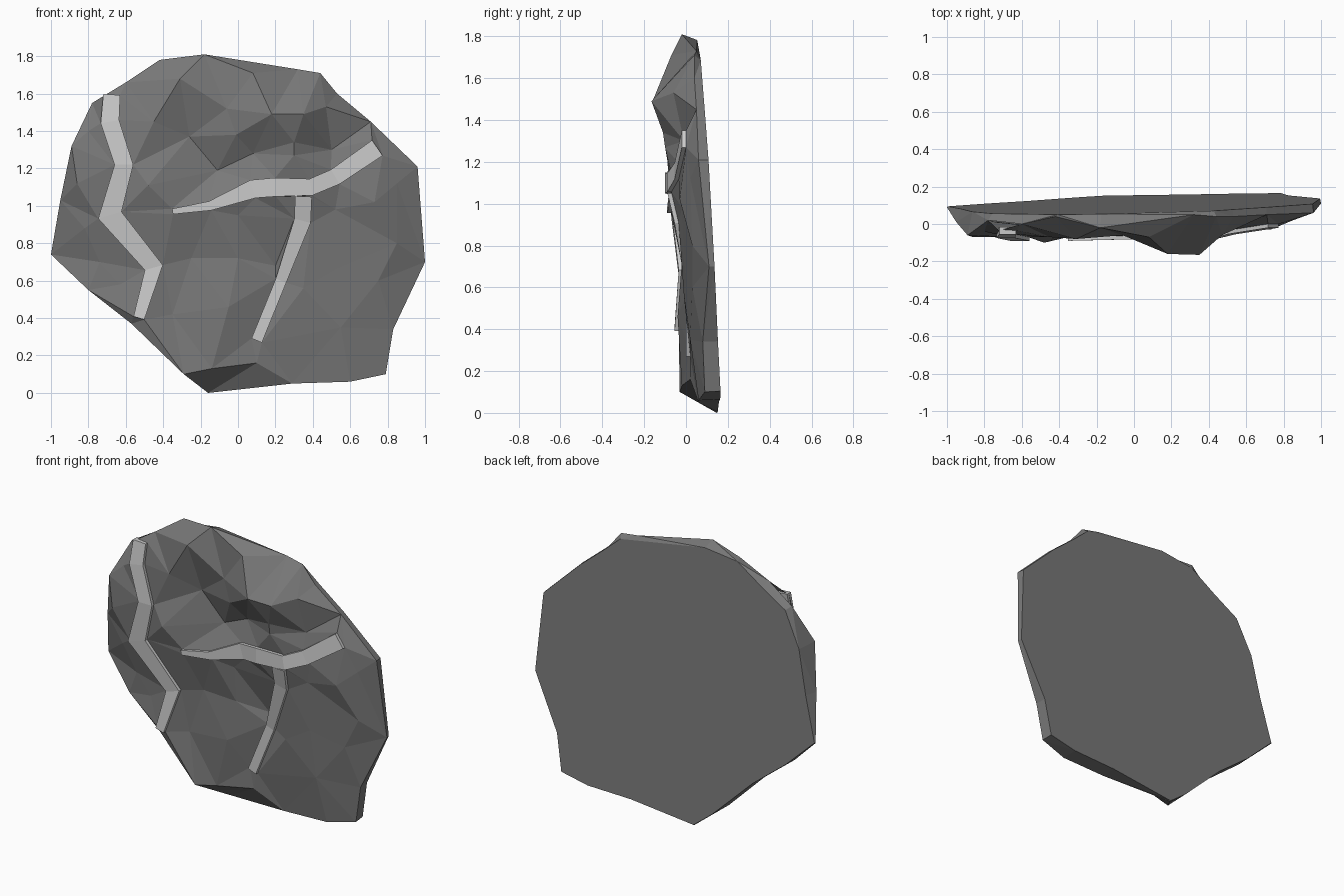
import bpy, bmesh
from mathutils import Vector
from mathutils.geometry import delaunay_2d_cdt

if "Cube" in bpy.data.objects:
    bpy.data.objects.remove(bpy.data.objects["Cube"])


def material(name, v):
    m = bpy.data.materials.new(name)
    m.diffuse_color = (v, v, v, 1)
    m.use_nodes = True
    m.node_tree.nodes["Principled BSDF"].inputs["Base Color"].default_value = m.diffuse_color
    return m


def finish(name, bm, mat):
    bmesh.ops.recalc_face_normals(bm, faces=bm.faces)
    me = bpy.data.meshes.new(name)
    bm.to_mesh(me)
    bm.free()
    me.materials.append(mat)
    ob = bpy.data.objects.new(name, me)
    bpy.context.collection.objects.link(ob)


def back_y(x, z):
    return 0.155 - 0.055 * z + 0.02 * x


# Slab silhouette: x, z, y
outline = [(-.18, 1.81, -.02), (-.42, 1.78, .04), (-.60, 1.66, .0), (-.78, 1.55, .02),
           (-.89, 1.32, -.06), (-.95, 1.03, .01), (-1, .74, .09), (-.80, .55, .02),
           (-.57, .37, .0), (-.29, .10, -.03), (-.16, 0, .15),
           (.29, .05, .06), (.60, .06, .06), (.79, .10, .09), (.83, .34, .08),
           (1, .70, .11), (.96, 1.21, .06), (.71, 1.45, .05), (.53, 1.60, .04),
           (.44, 1.71, .04), (.32, 1.73, .05)]

# Crags and hollows on the front: x, z, y
crags = [(-.31, 1.68, -.08), (-.45, 1.45, -.07), (-.26, 1.37, .0), (-.06, 1.52, -.06),
         (.08, 1.71, -.07), (.18, 1.49, -.16), (.35, 1.49, -.165), (.47, 1.53, -.06),
         (-.01, 1.38, -.07), (.30, 1.34, -.11), (.08, 1.28, -.02), (.30, 1.27, -.10),
         (-.11, 1.19, .02), (-.48, 1.11, -.10), (-.80, 1.40, -.04), (-.86, 1.12, -.07),
         (-.82, .88, -.02), (-.74, .70, .01), (-.63, .58, .0), (-.05, .46, -.04),
         (-.25, .72, .0), (0, .72, -.02), (.0, .95, -.04), (.20, .68, .04),
         (.35, .56, -.01), (.52, .66, .0), (.55, .35, .02), (.10, .16, .02),
         (.73, 1.02, -.03), (.52, .98, -.02), (.50, 1.30, -.01), (.85, 1.12, .02),
         (.85, .80, .03), (.75, .60, .03), (-.35, .42, .0), (-.14, .13, -.02)]

# Vein centre lines: x, z, width, y
veins = {
    "left_vein": [(-.675, 1.595, .09, -.055), (-.685, 1.45, .10, -.075), (-.61, 1.22, .10, -.09),
                  (-.685, .95, .13, -.07), (-.45, .67, .10, -.035), (-.53, .40, .06, -.055)],
    "cross_vein": [(-.35, .97, .03, -.09), (-.15, 1.0, .05, -.085), (.08, 1.09, .10, -.08),
                   (.20, 1.10, .10, -.10), (.39, 1.10, .09, -.09), (.52, 1.155, .09, -.055),
                   (.745, 1.31, .10, -.02)],
    "stem_vein": [(.35, 1.05, .09, -.088), (.345, .92, .09, -.055), (.23, .60, .06, .0),
                  (.10, .28, .06, .0)]}


def ribbon(path):
    pts = [Vector(p[:2]) for p in path]
    rows = []
    for i, (x, z, w, y) in enumerate(path):
        t = (pts[min(i + 1, len(pts) - 1)] - pts[max(i - 1, 0)]).normalized()
        side = Vector((-t.y, t.x)) * w / 2
        rows.append((pts[i] + side, pts[i] - side, y))
    return rows


# Veins: thin raised strips with a rectangular section
light = material("vein_grey", 0.62)
dark = material("rock_grey", 0.19)
points = list(outline) + list(crags)
n = len(outline)
edges = [(i, (i + 1) % n) for i in range(n)]
for name, path in veins.items():
    rows = ribbon(path)
    bm = bmesh.new()
    rings = []
    for a, b, y in rows:
        rings.append([bm.verts.new(c) for c in ((a.x, y, a.y), (b.x, y, b.y),
                                                (b.x, y + .04, b.y), (a.x, y + .04, a.y))])
    for r, s in zip(rings, rings[1:]):
        for k in range(4):
            bm.faces.new((r[k], r[(k + 1) % 4], s[(k + 1) % 4], s[k]))
    bm.faces.new(rings[0])
    bm.faces.new(rings[-1])
    finish(name, bm, light)
    # the rock surface runs just below the strip
    base = len(points)
    for a, b, y in rows:
        points += [(a.x, a.y, y + .02), (b.x, b.y, y + .02)]
    for k in range(0, 2 * len(rows) - 2, 2):
        edges += [(base + k, base + k + 2), (base + k + 1, base + k + 3)]

# Rock slab: triangulated craggy front, rim and flat leaning back
flat = [Vector(p[:2]) for p in points]
co, _, tris, orig, _, _ = delaunay_2d_cdt(flat, edges, [], 1, 1e-5)
bm = bmesh.new()
verts, rim = [], {}
for c, o in zip(co, orig):
    src = o[0] if o else min(range(len(flat)), key=lambda i: (flat[i] - c).length)
    v = bm.verts.new((c.x, min(points[src][2], back_y(c.x, c.y) - .005), c.y))
    verts.append(v)
    for i in o:
        if i < n:
            rim[i] = v
for t in tris:
    bm.faces.new([verts[i] for i in t])
back = []
for x, z, y in outline:
    s = .97 if z > 1 and x < .5 else .995
    bx, bz = x * s, .9 + (z - .9) * s
    back.append(bm.verts.new((bx, back_y(bx, bz), bz)))
for i in range(n):
    j = (i + 1) % n
    bm.faces.new((rim[i], rim[j], back[j], back[i]))
bm.faces.new(back)
bmesh.ops.triangulate(bm, faces=[f for f in bm.faces if len(f.verts) > 3])
finish("rock_slab", bm, dark)
